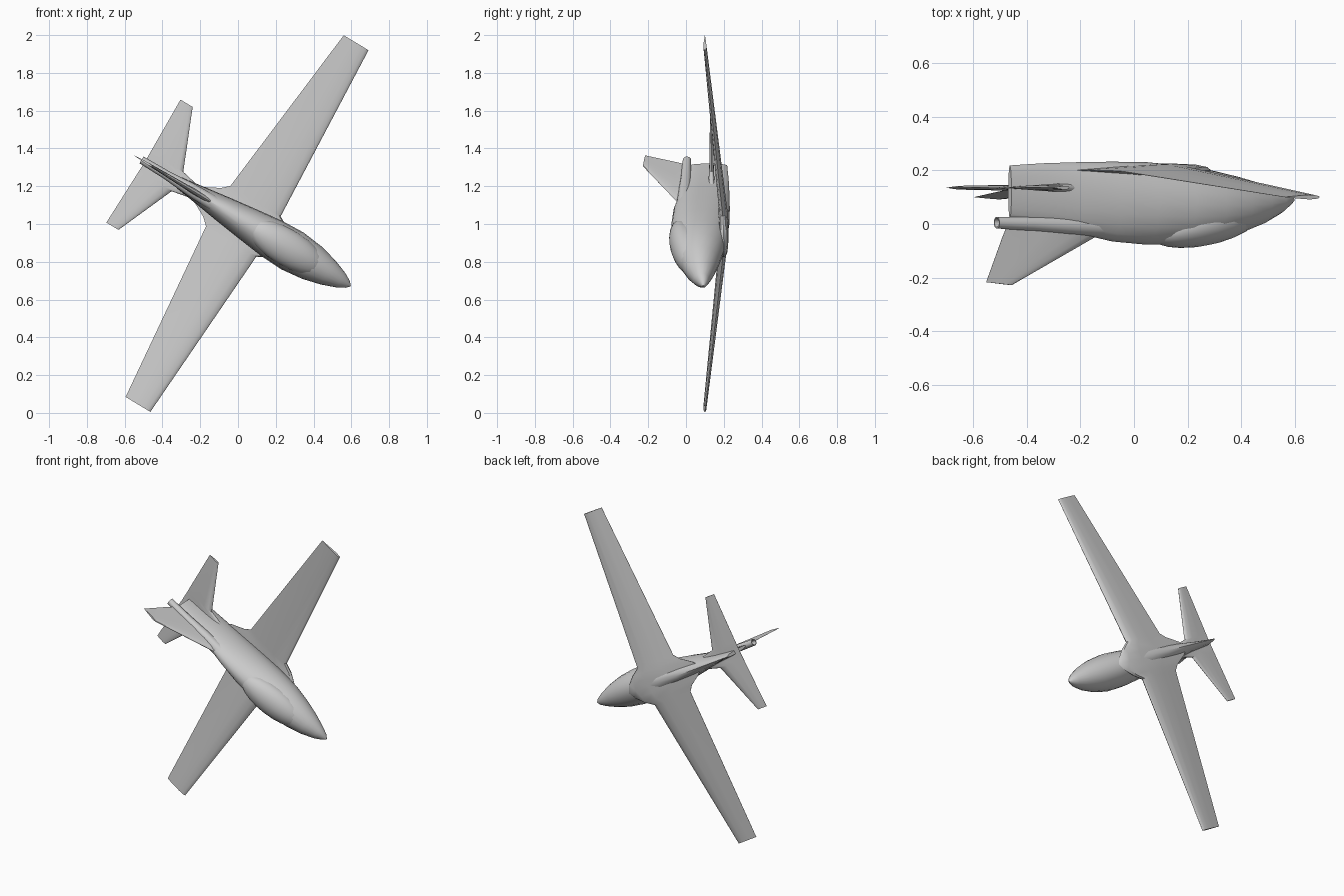
import bpy, bmesh, math
from mathutils import Matrix, Vector

cube = bpy.data.objects.get("Cube")
if cube:
    bpy.data.objects.remove(cube, do_unlink=True)

grey = bpy.data.materials.new("airframe_grey")
grey.use_nodes = True
grey.diffuse_color = (0.6, 0.6, 0.6, 1)
grey.node_tree.nodes["Principled BSDF"].inputs["Base Color"].default_value = (0.6, 0.6, 0.6, 1)

# Aircraft frame: local x forward, y to its left wing, z up, banked into the scene
ang = math.radians(31.1)
c, s = math.cos(ang), math.sin(ang)
FRAME = Matrix(((c, s, 0, 0.0475), (0, 0, -1, 0), (-s, c, 0, 1.0025), (0, 0, 0, 1)))


def finish(name, bm, mirror=False, sharp=35):
    bmesh.ops.recalc_face_normals(bm, faces=bm.faces)
    mesh = bpy.data.meshes.new(name)
    bm.to_mesh(mesh)
    bm.free()
    mesh.materials.append(grey)
    ob = bpy.data.objects.new(name, mesh)
    bpy.context.collection.objects.link(ob)
    ob.matrix_world = FRAME
    if mirror:
        mod = ob.modifiers.new("mirror", 'MIRROR')
        mod.use_axis = (False, True, False)
    bpy.ops.object.select_all(action='DESELECT')
    ob.select_set(True)
    bpy.context.view_layer.objects.active = ob
    bpy.ops.object.shade_smooth_by_angle(angle=math.radians(sharp))
    return ob


def loft(rings, caps=(True, True)):
    bm = bmesh.new()
    loops = [[bm.verts.new(p) for p in ring] for ring in rings]
    n = len(loops[0])
    for a, b in zip(loops, loops[1:]):
        for i in range(n):
            j = (i + 1) % n
            bm.faces.new((a[i], a[j], b[j], b[i]))
    for cap, loop in zip(caps, (loops[0], loops[-1])):
        if cap:
            bm.faces.new(loop)
    return bm


def oval(x, half_width, top, bottom, n=20):
    mid, tall = (top + bottom) / 2, (top - bottom) / 2
    return [Vector((x, half_width * math.cos(t), mid + tall * math.sin(t)))
            for t in (2 * math.pi * i / n for i in range(n))]


# Half thickness along the chord, from leading to trailing edge
FOIL = [(0, 0), (0.03, 0.5), (0.12, 0.85), (0.3, 1), (0.6, 0.65), (1, 0.04)]


def foil(span, lead, trail, height, thick, upright=False):
    pts = [(f, t) for f, t in FOIL] + [(f, -t) for f, t in reversed(FOIL[1:])]
    ring = []
    for f, t in pts:
        x, off = lead + (trail - lead) * f, t * thick / 2
        ring.append(Vector((x, off, span) if upright else (x, span, height + off)))
    return ring


# Fuselage: full nose narrowing to a tall thin tail blade
stations = [(-0.595, 0.012, -0.02, -0.218), (-0.45, 0.026, 0.0, -0.226),
            (-0.3, 0.048, 0.035, -0.23), (-0.15, 0.07, 0.065, -0.232),
            (0, 0.09, 0.077, -0.23), (0.15, 0.108, 0.074, -0.218),
            (0.28, 0.114, 0.06, -0.2), (0.4, 0.1, 0.035, -0.175),
            (0.5, 0.075, 0.0, -0.15), (0.58, 0.045, -0.04, -0.124),
            (0.622, 0.022, -0.07, -0.11), (0.64, 0.004, -0.086, -0.096)]
finish("fuselage", loft([oval(*st) for st in stations]))

# Canopy bulge blended into the upper nose
bm = bmesh.new()
bmesh.ops.create_uvsphere(bm, u_segments=20, v_segments=12, radius=1)
bm.transform(Matrix.Translation((0.25, 0, 0)) @ Matrix.Rotation(math.radians(10), 4, 'Y')
             @ Matrix.Diagonal((0.24, 0.098, 0.08, 1)))
finish("canopy", bm)

# Exhaust tube on top of the tail, with a recessed outlet
tube = [(-0.62, 0.012, 0.007, -0.017), (-0.652, 0.016, 0.012, -0.022),
        (-0.652, 0.021, 0.017, -0.027), (-0.5, 0.024, 0.026, -0.028),
        (-0.35, 0.036, 0.04, -0.03), (-0.2, 0.04, 0.05, -0.03)]
finish("exhaust_tube", loft([oval(*st, n=14) for st in tube]))

# Wings with flared root fairings and upswept tips
finish("wings", loft([foil(0, 0.28, -0.35, -0.2, 0.05),
                      foil(0.045, 0.25, -0.3, -0.2, 0.05),
                      foil(0.09, 0.195, -0.215, -0.198, 0.05),
                      foil(0.125, 0.133, -0.178, -0.195, 0.044),
                      foil(1.118, 0.077, -0.076, -0.1, 0.017)],
                     caps=(False, True)), mirror=True)

# Tailplane with small root strakes
finish("tailplane", loft([foil(0, -0.28, -0.632, -0.135, 0.03),
                          foil(0.035, -0.31, -0.632, -0.135, 0.03),
                          foil(0.06, -0.43, -0.633, -0.135, 0.024),
                          foil(0.38, -0.565, -0.64, -0.135, 0.014)],
                         caps=(False, True)), mirror=True)

# Swept tail fin
tip = foil(0.222, -0.587, -0.698, 0, 0.012, upright=True)
for p in tip:
    p.z += (p.x + 0.643) * 0.1
finish("tail_fin", loft([foil(0.0, -0.13, -0.605, 0, 0.035, upright=True),
                         foil(0.055, -0.237, -0.63, 0, 0.028, upright=True), tip]))
